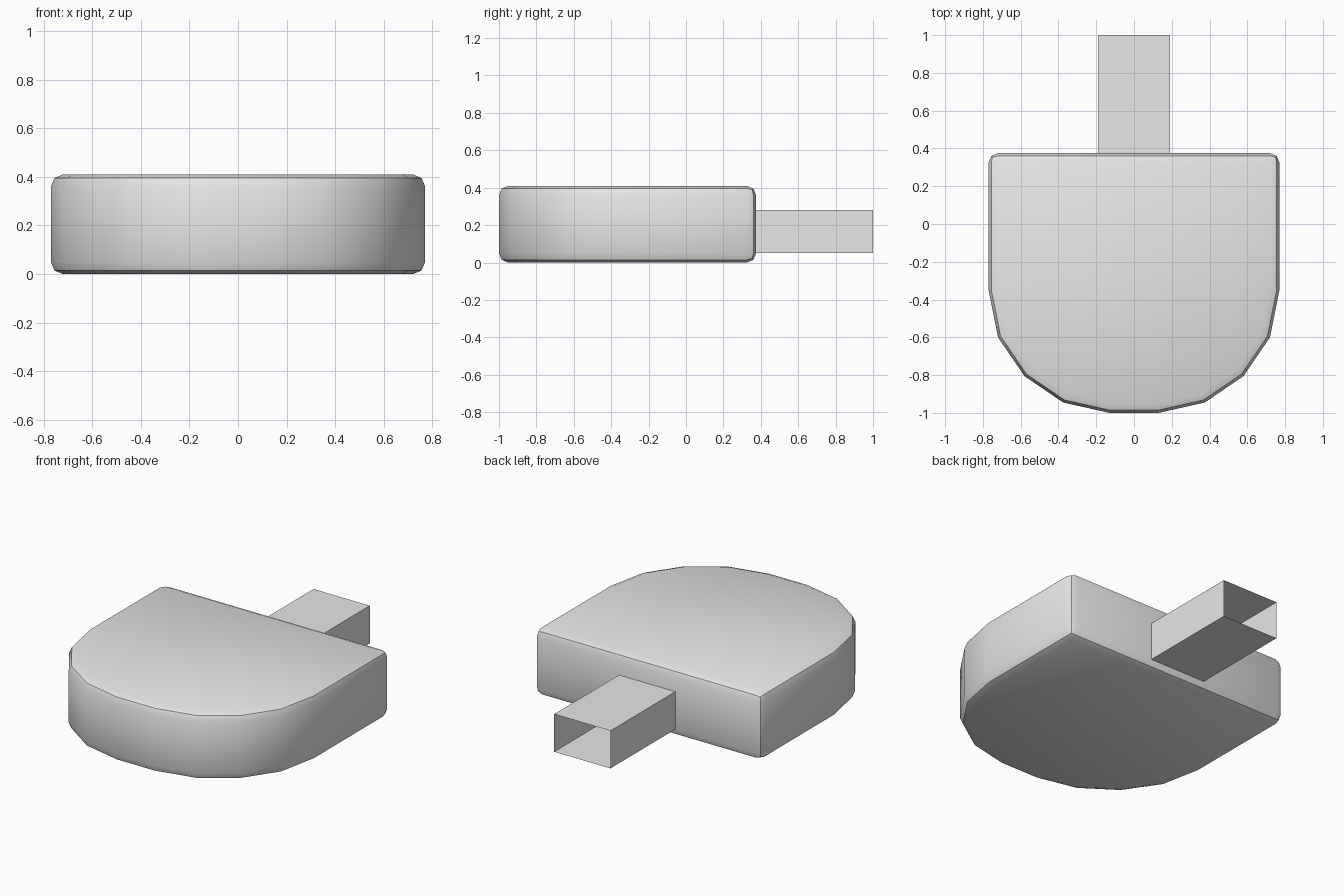
import bpy
import bmesh

default_cube = bpy.data.objects.get("Cube")
if default_cube:
    bpy.data.objects.remove(default_cube, do_unlink=True)

grey = bpy.data.materials.new("light_grey")
grey.use_nodes = True
colour = (0.8, 0.8, 0.8, 1)
grey.diffuse_color = colour
grey.node_tree.nodes["Principled BSDF"].inputs["Base Color"].default_value = colour


def extruded(name, outline, offset, capped):
    """Sweep a closed outline along an offset, with or without end faces."""
    bm = bmesh.new()
    start = [bm.verts.new(p) for p in outline]
    end = [bm.verts.new([a + b for a, b in zip(p, offset)]) for p in outline]
    count = len(outline)
    for i in range(count):
        j = (i + 1) % count
        bm.faces.new((start[i], start[j], end[j], end[i]))
    if capped:
        bm.faces.new(start[::-1])
        bm.faces.new(end)
    bmesh.ops.recalc_face_normals(bm, faces=bm.faces)
    mesh = bpy.data.meshes.new(name)
    bm.to_mesh(mesh)
    bm.free()
    mesh.materials.append(grey)
    obj = bpy.data.objects.new(name, mesh)
    bpy.context.collection.objects.link(obj)
    return obj


# Body: flat back, faceted round front, softened rim
half = [(0.77, 0.375), (0.77, -0.35), (0.72, -0.6), (0.58, -0.805),
        (0.375, -0.945), (0.13, -1.0)]
outline = [(x, y, 0) for x, y in half]
outline += [(-x, y, 0) for x, y in reversed(half)]
body = extruded("body", outline, (0, 0, 0.41), True)
bpy.context.view_layer.objects.active = body
body.select_set(True)
bevel = body.modifiers.new("rounded_edges", "BEVEL")
bevel.width = 0.05
bevel.segments = 2
bevel.limit_method = "ANGLE"
bpy.ops.object.modifier_apply(modifier=bevel.name)
bpy.ops.object.shade_smooth_by_angle()

# Connector: thin rectangular sleeve, open at the back end
w, low, high, back = 0.19, 0.05, 0.28, 0.375
section = [(-w, back, low), (w, back, low), (w, back, high), (-w, back, high)]
extruded("connector_sleeve", section, (0, 1 - back, 0), False)
